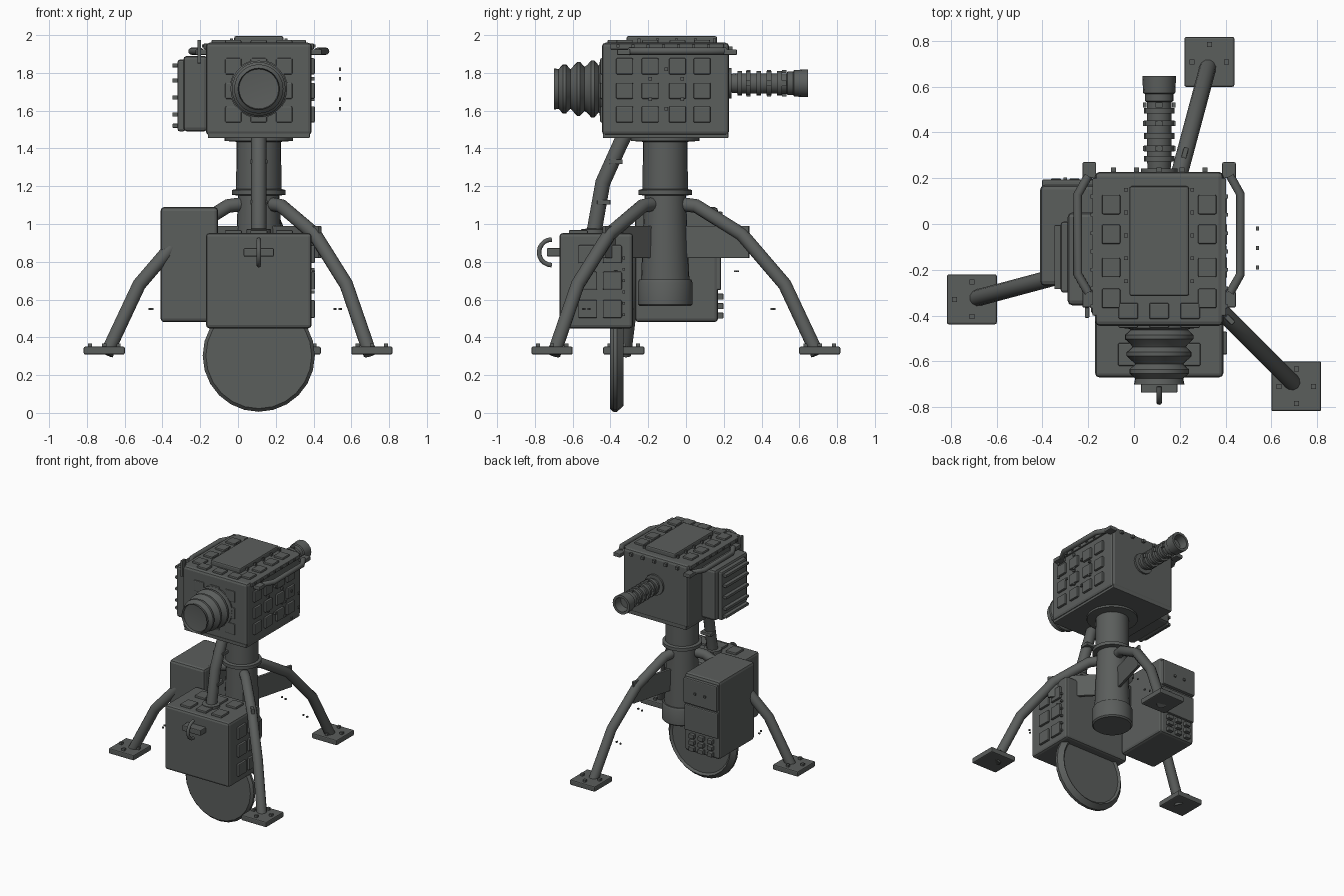
import bpy, bmesh
from math import cos, sin, pi, radians
from mathutils import Matrix, Vector

if "Cube" in bpy.data.objects:
    bpy.data.objects.remove(bpy.data.objects["Cube"])

CX, CY = 0.11, -0.11          # centre of head in x, column in y

# Dark gunmetal paint for every part
PAINT = bpy.data.materials.new("dark_paint")
PAINT.diffuse_color = (.105, .112, .108, 1)
PAINT.use_nodes = True
PAINT.node_tree.nodes["Principled BSDF"].inputs["Base Color"].default_value = PAINT.diffuse_color


def finish(name, bm, bevel=0.0, smooth=False):
    bmesh.ops.recalc_face_normals(bm, faces=bm.faces)
    me = bpy.data.meshes.new(name)
    bm.to_mesh(me)
    bm.free()
    me.materials.append(PAINT)
    ob = bpy.data.objects.new(name, me)
    bpy.context.collection.objects.link(ob)
    if bevel:
        m = ob.modifiers.new("bevel", 'BEVEL')
        m.width, m.segments = bevel, 2
    if smooth:
        bpy.context.view_layer.objects.active = ob
        ob.select_set(True)
        bpy.ops.object.shade_smooth_by_angle(angle=radians(35))
        ob.select_set(False)
    return ob


def boxes(name, items, bevel=0.0, rot=0.0, pivot=(0, 0, 0)):
    """One object from (centre, size) boxes, optionally turned about z."""
    bm = bmesh.new()
    for c, s in items:
        bmesh.ops.create_cube(bm, size=1, matrix=Matrix.Translation(c) @ Matrix.Diagonal((*s, 1)))
    if rot:
        bmesh.ops.rotate(bm, verts=bm.verts, cent=pivot, matrix=Matrix.Rotation(rot, 3, 'Z'))
    return finish(name, bm, bevel)


def span(name, x, y, z, bevel=0.0):
    r = (x, y, z)
    return boxes(name, [([(a + b) / 2 for a, b in r], [b - a for a, b in r])], bevel)


def lathe(name, profile, origin, axis='Z', steps=24):
    """Revolve (radius, distance) points about an axis through origin."""
    d = Vector((0, 0, 1)) if axis == 'Z' else Vector((0, 1, 0))
    bm = bmesh.new()
    vs = [bm.verts.new(Vector(origin) + Vector((r, 0, 0)) + d * t) for r, t in profile]
    es = [bm.edges.new(p) for p in zip(vs, vs[1:])]
    bmesh.ops.spin(bm, geom=vs + es, cent=origin, axis=d, angle=2 * pi, steps=steps)
    bmesh.ops.remove_doubles(bm, verts=bm.verts, dist=1e-4)
    return finish(name, bm, smooth=True)


def tube(name, pts, radius):
    cu = bpy.data.curves.new(name, 'CURVE')
    cu.dimensions, cu.bevel_depth, cu.bevel_resolution, cu.use_fill_caps = '3D', radius, 4, True
    cu.materials.append(PAINT)
    sp = cu.splines.new('POLY')
    sp.points.add(len(pts) - 1)
    for p, q in zip(sp.points, pts):
        p.co = (*q, 1)
    ob = bpy.data.objects.new(name, cu)
    bpy.context.collection.objects.link(ob)
    bpy.context.view_layer.objects.active = ob
    ob.select_set(True)
    bpy.ops.object.convert(target='MESH')
    bpy.ops.object.shade_smooth_by_angle(angle=radians(35))
    ob.select_set(False)


# Head shell, underside slab and top hatch
span("head_shell", (-.17, .39), (-.445, .228), (1.47, 1.96), .02)
span("head_underside", (-.16, .38), (-.44, .225), (1.455, 1.49), .005)
span("top_hatch", (-.02, .24), (-.315, .165), (1.95, 1.995), .01)

# Raised armour tiles on the head
ys4, zs3, xs3 = (-.325, -.19, -.045, .085), (1.58, 1.705, 1.835), (-.025, .11, .245)
boxes("head_side_tiles", [((.392, y, z), (.03, .09, .085)) for y in ys4 for z in zs3], .006)
boxes("head_front_tiles", [((x, -.443, z), (.085, .022, .085)) for x in xs3 for z in zs3], .006)
boxes("head_top_tiles", [((x, y, 1.962), (.08, .085, .026)) for x in (-.1, .32) for y in ys4]
      + [((x, -.38, 1.962), (.085, .07, .026)) for x in xs3], .006)

# Edge strips and fasteners around the head
boxes("head_edge_strips", [((x, -.1, 1.94), (.024, .6, .03)) for x in (-.17, .39)], .004)
boxes("head_side_bolts", [((x, -.36 + .08 * i, 1.942), (.04, .016, .016)) for x in (-.17, .39) for i in range(7)])
boxes("head_back_bolts", [((-.09 + .1 * i, .235, 1.93), (.022, .024, .022)) for i in range(5)])
boxes("hatch_bolts", [((x, -.25 + .1 * i, 1.972), (.016, .016, .02)) for x in (-.035, .255) for i in range(5)])

# Hexagon of studs on and beside the head
hexa = [(-.105, 1.82), (-.105, 1.61), (-.02, 1.77), (-.02, 1.66), (-.19, 1.77), (-.19, 1.66)]
boxes("head_side_studs", [((.395, y, z), (.02, .018, .018)) for y, z in hexa])
boxes("head_loose_studs", [((.54, y, z), (.012, .018, .018)) for y, z in hexa])

# Grab rails both sides
for side, label in ((1, "right"), (-1, "left")):
    def px(d, s=side): return CX + s * d
    tube(label + "_rail", [(px(.31), .21, 1.915), (px(.355), .13, 1.915),
                           (px(.355), -.22, 1.915), (px(.31), -.3, 1.915)], .019)
    boxes(label + "_rail_mounts", [((px(.305), y, 1.91), (.06, .07, .03)) for y in (.235, -.33)], .006)
span("left_front_latch", (-.215, -.195), (-.41, -.365), (1.85, 1.975), .004)

# Louvred side pack on the head
span("side_pack_base", (-.29, -.16), (-.355, .05), (1.49, 1.89), .02)
span("side_pack_cover", (-.32, -.28), (-.3, .01), (1.49, 1.87), .012)
boxes("side_pack_louvres", [((-.325, -.145, z), (.045, .28, .022)) for z in (1.52, 1.58, 1.67, 1.76, 1.84)], .004)

# Bellows lens on the front
lens = [(0, .02), (.155, .02), (.155, -.01), (.13, -.013)]
for i, r in enumerate((.15, .142, .13)):
    y = -.012 - .075 * i
    lens += [(r - .025, y - .005), (r, y - .028), (r, y - .045), (r - .025, y - .068)]
lens += [(.11, -.255), (.105, -.235), (0, -.225)]
lathe("lens_bellows", lens, (CX, -.445, 1.715), 'Y', 28)

# Ringed barrel on the back with a slotted muzzle
barrel = [(0, 0), (.08, 0), (.08, .02), (.05, .02)]
for t in (.05, .095, .15, .205, .26):
    barrel += [(.053, t), (.066, t), (.066, t + .025), (.053, t + .025)]
barrel += [(.053, .31), (.062, .315), (.062, .345), (.07, .35), (.074, .425), (.055, .425), (.05, .36), (0, .36)]
lathe("rear_barrel", barrel, (CX, .222, 1.745), 'Y', 16)
boxes("barrel_lugs", [((CX + s * .063, y, 1.745), (.016, .022, .03)) for s in (-1, 1) for y in (.33, .44, .52)]
      + [((CX, y, 1.745 + s * .063), (.03, .022, .016)) for s in (-1, 1) for y in (.33, .44, .52)])

# Central column
lathe("column", [(0, .565), (.135, .565), (.145, .575), (.145, .69), (.138, .705), (.128, .705), (.11, 1.15),
                 (.142, 1.155), (.142, 1.18), (.12, 1.185), (.118, 1.435), (.182, 1.44), (.182, 1.465),
                 (0, 1.465)], (CX, CY, 0))

# Three bent legs with brackets and foot pads
for label, deg in (("rear", 75), ("left", 195), ("front", 315)):
    a = radians(deg)

    def at(r, z, a=a):
        return (CX + r * cos(a), CY + r * sin(a), z)
    tube(label + "_leg", [at(.09, 1.105), at(.17, 1.095), at(.42, .945), at(.655, .68), at(.835, .31)], .037)
    boxes(label + "_leg_bracket", [((CX + .28, CY, .905), (.36, .022, .17))], .004, a, (CX, CY, 0))
    boxes(label + "_leg_studs", [((CX + r, CY + s * .02, z), (.014, .01, .01)) for r, z in ((.39, .75), (.59, .55))
                                 for s in (-1, 1)], 0, a, (CX, CY, 0))
    fx, fy, _ = at(.847, 0)
    boxes(label + "_foot_pad", [((fx, fy, .33), (.218, .218, .042))], .008)
    boxes(label + "_foot_bolts", [((fx + dx, fy + dy, .357), (.022, .022, .022))
                                  for dx, dy in ((.075, 0), (-.075, 0), (0, .075), (0, -.075))])

# Front case with tiles
span("front_case", (-.17, .39), (-.67, -.28), (.448, .952), .018)
boxes("front_case_side_tiles", [((.392, y, z), (.03, .1, .095)) for y in (-.52, -.39)
                                for z in (.55, .7, .84)], .006)
boxes("front_case_top_tiles", [((x, y, .955), (.09, .1, .026)) for x in xs3 for y in (-.57, -.39)], .006)
boxes("front_case_bolts", [((.395, -.33, .52 + .06 * i), (.02, .014, .014)) for i in range(6)])

# Hook on the front case
span("hook_mount", (.03, .19), (-.737, -.66), (.828, .872), .006)
tube("hook_ring", [(CX, -.71 + .068 * cos(t), .85 + .068 * sin(t))
                   for t in [pi / 2 + pi * i / 10 for i in range(11)]], .012)

# Hose from head to front case, with clamps
tube("feed_hose", [(CX, -.31, 1.5), (CX, -.345, 1.43), (CX, -.44, 1.22), (CX, -.49, .94)], .04)
boxes("hose_clamps", [((CX, -.37, 1.33), (.09, .07, .025)), ((CX, -.435, 1.115), (.09, .07, .025))], .004)
lathe("hose_socket", [(0, .945), (.065, .945), (.065, .972), (.04, .975), (0, .975)], (CX, -.49, 0), steps=16)

# Disc under the front case
lathe("lower_disc", [(0, -.403), (.28, -.403), (.297, -.385), (.297, -.365), (.265, -.33), (.25, -.345), (0, -.345)],
      (CX, 0, .303), 'Y', 24)

# Left case with back panels and knobs
span("left_case", (-.41, -.105), (-.27, .17), (.48, 1.09), .02)
boxes("left_case_panels", [((-.2575, .172, .965), (.29, .045, .2)), ((-.2575, .168, .75), (.29, .035, .2))], .008)
boxes("left_case_knobs", [((-.34 + .08 * i, .178, .515 + .05 * j), (.045, .04, .032))
                          for i in range(3) for j in range(3)], .004)
boxes("left_case_studs", [((x, .197, .96), (.016, .014, .016)) for x in (-.3, -.215)])
